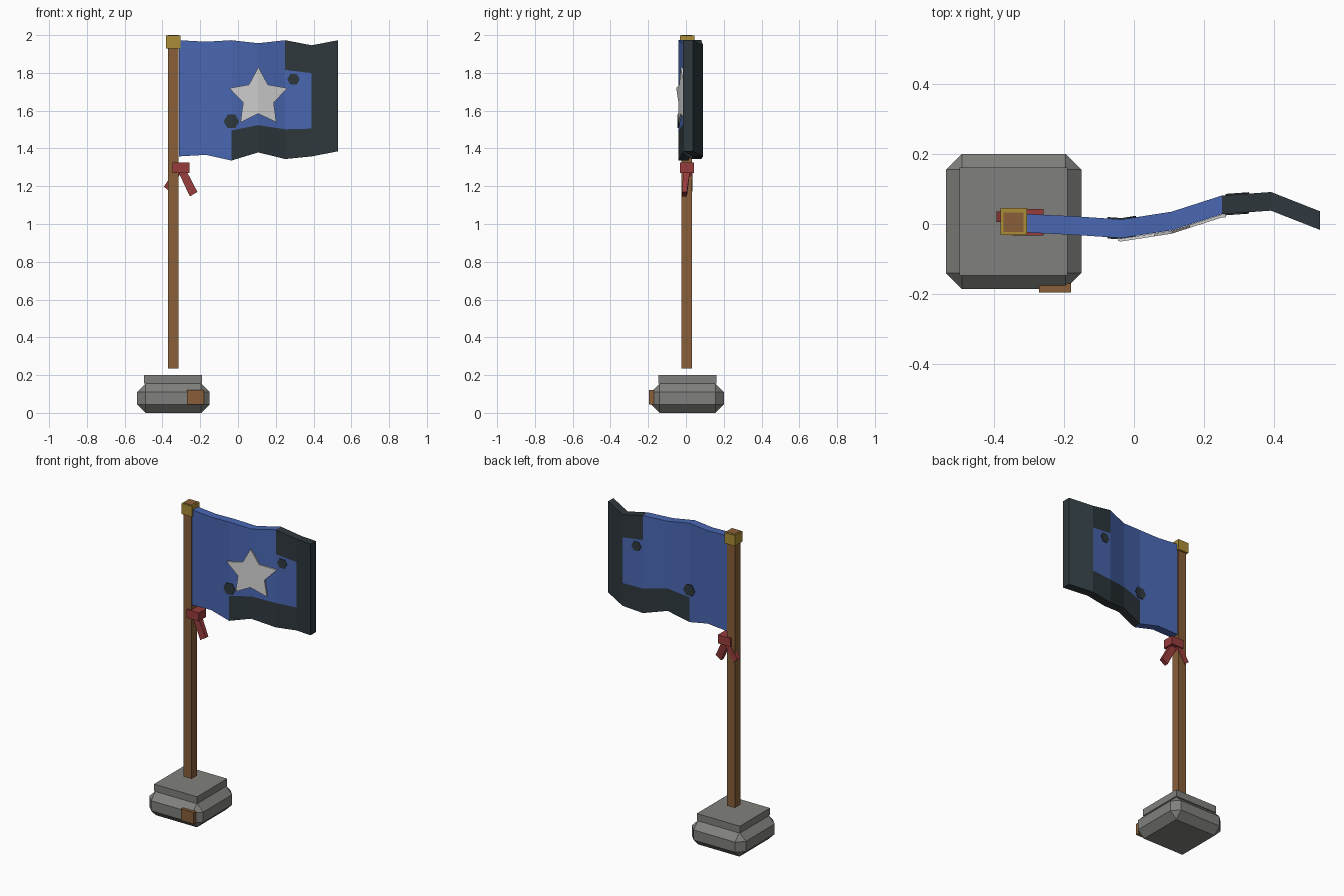
import bpy, bmesh, math
from mathutils import Vector

old = bpy.data.objects.get("Cube")
if old:
    bpy.data.objects.remove(old, do_unlink=True)


def material(name, rgb):
    lin = [((c / 255 + 0.055) / 1.055) ** 2.4 for c in rgb] + [1.0]
    m = bpy.data.materials.new(name)
    m.use_nodes = True
    m.diffuse_color = lin
    m.node_tree.nodes["Principled BSDF"].inputs["Base Color"].default_value = lin
    return m


stone = material("grey stone", (128, 128, 125))
wood = material("brown wood", (136, 94, 56))
gold = material("old gold", (172, 141, 55))
red = material("red ribbon", (152, 60, 60))
blue = material("blue cloth", (73, 103, 178))
dark = material("dark cloth", (46, 56, 61))
white = material("pale star", (212, 212, 212))


def finish(name, bm, *mats):
    bmesh.ops.recalc_face_normals(bm, faces=bm.faces)
    mesh = bpy.data.meshes.new(name)
    bm.to_mesh(mesh)
    bm.free()
    for m in mats:
        mesh.materials.append(m)
    ob = bpy.data.objects.new(name, mesh)
    bpy.context.collection.objects.link(ob)
    return ob


def box(name, lo, hi, mat, bevel=0):
    lo, hi = Vector(lo), Vector(hi)
    bm = bmesh.new()
    bmesh.ops.create_cube(bm, size=1)
    for v in bm.verts:
        v.co = (lo + hi) / 2 + v.co * (hi - lo)
    if bevel:
        bmesh.ops.bevel(bm, geom=bm.edges[:], offset=bevel, segments=1,
                        affect='EDGES', profile=0.5)
    return finish(name, bm, mat)


def prism(outline, y0, y1):
    """Closed prism from an x-z outline, running from y0 to y1."""
    bm = bmesh.new()
    front, back = ([bm.verts.new((x, y, z)) for x, z in outline] for y in (y0, y1))
    bm.faces.new(front)
    bm.faces.new(back[::-1])
    n = len(outline)
    for i in range(n):
        j = (i + 1) % n
        bm.faces.new((front[i], back[i], back[j], front[j]))
    return bm


# Stone base, plaque and pole
box("base", (-0.535, -0.185, 0), (-0.15, 0.2, 0.155), stone, 0.045)
box("base_step", (-0.497, -0.146, 0.155), (-0.19, 0.161, 0.2), stone)
box("base_plaque", (-0.27, -0.195, 0.045), (-0.18, -0.17, 0.12), wood)
box("pole", (-0.371, -0.023, 0.235), (-0.315, 0.033, 2), wood)
box("pole_cap", (-0.38, -0.032, 1.93), (-0.305, 0.045, 1.998), gold)

# Ribbon knot with two hanging tails
box("ribbon_knot", (-0.346, -0.033, 1.27), (-0.257, 0.042, 1.325), red)
right_tail = prism([(-0.314, 1.272), (-0.268, 1.272), (-0.215, 1.17), (-0.255, 1.146)],
                   -0.015, 0.02)
for v in right_tail.verts:
    if v.co.z < 1.2:
        v.co.y = -0.02 if v.co.y < 0 else 0.005
finish("ribbon_tail_outer", right_tail, red)
finish("ribbon_tail_inner",
       prism([(-0.34, 1.275), (-0.3, 1.275), (-0.363, 1.172), (-0.392, 1.198)],
             0.005, 0.035), red)

# Waving cloth: column positions, front depth, top and bottom heights
xs = [-0.312, -0.17, -0.035, 0.107, 0.25, 0.39, 0.53]
depth = [-0.024, -0.031, -0.04, -0.018, 0.028, 0.038, -0.017]
tops = [1.973, 1.965, 1.973, 1.957, 1.973, 1.946, 1.973]
bottoms = [1.358, 1.366, 1.336, 1.379, 1.344, 1.358, 1.385]
COLS, ROWS, THICK = 6, 4, 0.053

bm = bmesh.new()
grid = {(i, j, k): bm.verts.new((i, k, j))
        for i in range(COLS + 1) for j in range(ROWS + 1) for k in (0, 1)}


def quad(*keys):
    bm.faces.new([grid[k] for k in keys])


for k in (0, 1):
    for i in range(COLS):
        for j in range(ROWS):
            quad((i, j, k), (i + 1, j, k), (i + 1, j + 1, k), (i, j + 1, k))
for j in (0, ROWS):
    for i in range(COLS):
        quad((i, j, 0), (i + 1, j, 0), (i + 1, j, 1), (i, j, 1))
for i in (0, COLS):
    for j in range(ROWS):
        quad((i, j, 0), (i, j + 1, 0), (i, j + 1, 1), (i, j, 1))

# Dark border: outer column, lower strip and upper corner
for f in bm.faces:
    c = f.calc_center_median()
    border = c.x > 5 or (c.x > 2 and c.z < 1) or (c.x > 4 and c.z > 3)
    f.material_index = int(border)
for (i, j, k), v in grid.items():
    t = j / ROWS
    v.co = (xs[i], depth[i] + k * THICK, bottoms[i] * (1 - t) + tops[i] * t)
finish("flag", bm, blue, dark)


def front_y(x):
    i = 0
    while i < COLS - 1 and x > xs[i + 1]:
        i += 1
    t = (x - xs[i]) / (xs[i + 1] - xs[i])
    return depth[i] * (1 - t) + depth[i + 1] * t


def cloth_patch(name, outline, y0, y1, mat):
    """Thin patch folded along the same creases as the cloth."""
    patch = prism(outline, y0, y1)
    for x in xs:
        geom = patch.verts[:] + patch.edges[:] + patch.faces[:]
        bmesh.ops.bisect_plane(patch, geom=geom, plane_co=(x, 0, 0), plane_no=(1, 0, 0))
    for v in patch.verts:
        v.co.y += front_y(v.co.x)
    finish(name, patch, mat)


def ring(cx, cz, radii, count, start):
    return [(cx + radii[i % len(radii)] * math.cos(start + math.tau * i / count),
             cz + radii[i % len(radii)] * math.sin(start + math.tau * i / count))
            for i in range(count)]


# Star on the front, hexagonal holes on both sides
cloth_patch("star", ring(0.108, 1.669, (0.162, 0.085), 10, math.pi / 2), -0.0095, -0.001, white)
for name, x, z, r in (("lower", -0.035, 1.543, 0.041), ("upper", 0.294, 1.766, 0.033)):
    hexagon = ring(x, z, (r,), 6, 0)
    cloth_patch(name + "_patch_front", hexagon, -0.004, 0.002, dark)
    cloth_patch(name + "_patch_back", hexagon, THICK - 0.002, THICK + 0.004, dark)
